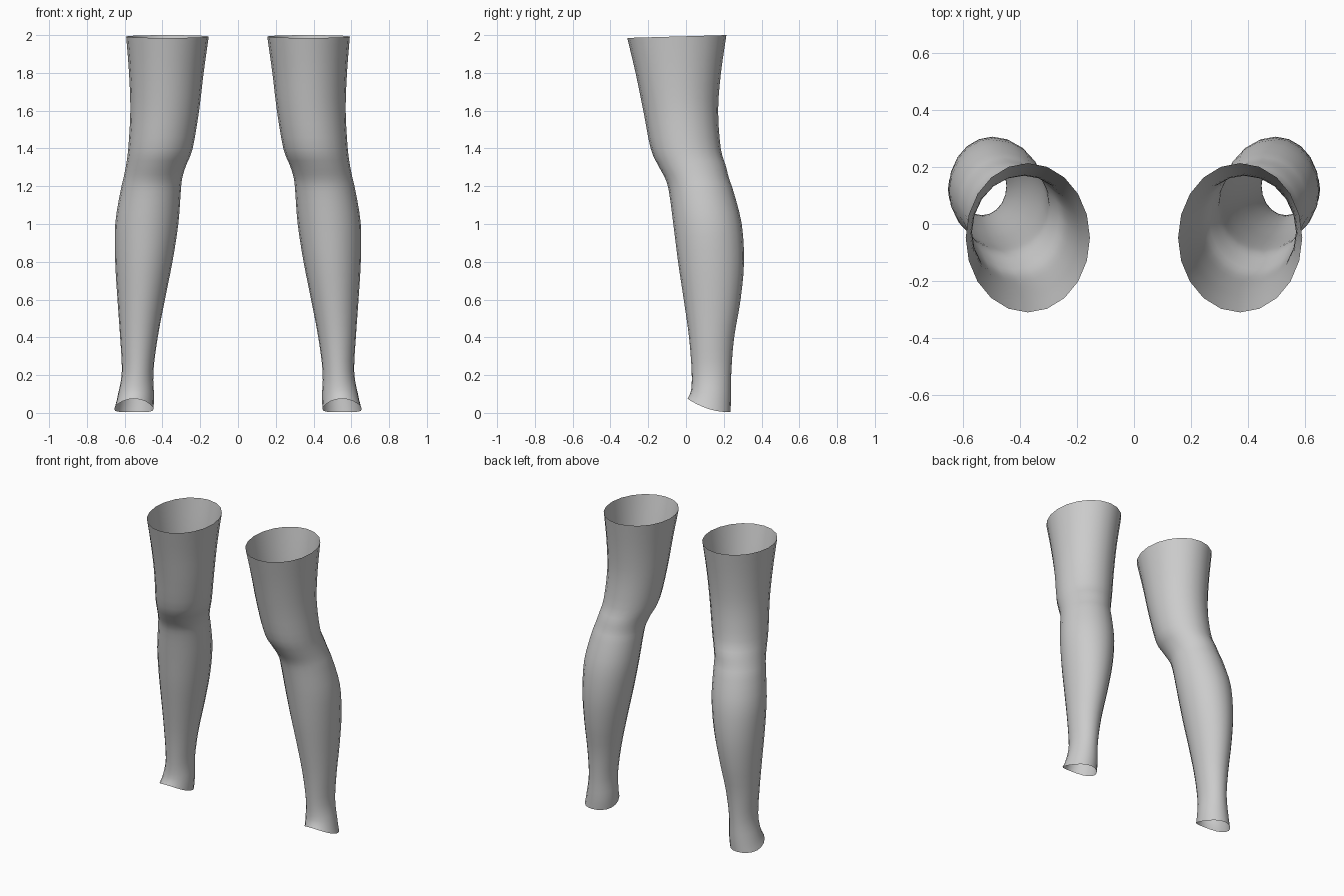
import bpy, bmesh, math

if "Cube" in bpy.data.objects:
    bpy.data.objects.remove(bpy.data.objects["Cube"])

SIDES = 20
STEPS = 3

skin = bpy.data.materials.new("plain grey")
skin.diffuse_color = (0.6, 0.6, 0.6, 1)
skin.use_nodes = True
skin.node_tree.nodes["Principled BSDF"].inputs["Base Color"].default_value = skin.diffuse_color

# Cross-sections: front height, back height, inner x, outer x, front y, back y
SECTIONS = [
    (0.075, 0.005, 0.447, 0.655, 0.008, 0.236),   # slanted ankle opening
    (0.12, 0.08, 0.445, 0.635, 0.027, 0.238),
    (0.22, 0.22, 0.448, 0.615, 0.030, 0.240),
    (0.40, 0.40, 0.425, 0.624, 0.016, 0.255),
    (0.60, 0.60, 0.387, 0.638, -0.012, 0.289),
    (0.80, 0.80, 0.347, 0.650, -0.042, 0.307),    # calf
    (1.00, 1.00, 0.316, 0.650, -0.067, 0.295),
    (1.17, 1.17, 0.303, 0.623, -0.090, 0.252),
    (1.24, 1.24, 0.296, 0.607, -0.110, 0.228),    # below the kneecap
    (1.31, 1.31, 0.275, 0.593, -0.147, 0.210),
    (1.40, 1.40, 0.240, 0.581, -0.187, 0.184),
    (1.60, 1.60, 0.206, 0.570, -0.226, 0.170),
    (1.80, 1.80, 0.182, 0.577, -0.267, 0.185),
    (1.985, 2.00, 0.155, 0.592, -0.311, 0.214),   # thigh opening
]


def smooth_sections(rows):
    """Catmull-Rom interpolation between the sections."""
    out = []
    for i in range(len(rows) - 1):
        quad = [rows[max(i - 1, 0)], rows[i], rows[i + 1], rows[min(i + 2, len(rows) - 1)]]
        for s in range(STEPS):
            t = s / STEPS
            out.append([0.5 * (2 * b + (c - a) * t + (2 * a - 5 * b + 4 * c - d) * t * t
                               + (3 * b - a - 3 * c + d) * t ** 3)
                        for a, b, c, d in zip(*quad)])
    return out + [rows[-1]]


def make_leg(name, side):
    bm = bmesh.new()
    rings = []
    for zf, zb, x0, x1, y0, y1 in smooth_sections(SECTIONS):
        ring = []
        for k in range(SIDES):
            a = 2 * math.pi * k / SIDES
            c, s = math.cos(a), math.sin(a)
            x = (x0 + x1) / 2 + (x1 - x0) / 2 * c
            y = (y0 + y1) / 2 + (y1 - y0) / 2 * s
            z = zf + (zb - zf) * (s + 1) / 2
            # ankle rim dips at its sides
            if zf < 0.12:
                z -= 0.02 * c * c * (0.12 - zf) / 0.045
            ring.append(bm.verts.new((side * x, y, z)))
        rings.append(ring)
    for low, high in zip(rings, rings[1:]):
        for k in range(SIDES):
            n = (k + 1) % SIDES
            quad = (low[k], low[n], high[n], high[k])
            bm.faces.new(quad if side > 0 else quad[::-1])
    for f in bm.faces:
        f.smooth = True
    mesh = bpy.data.meshes.new(name)
    bm.to_mesh(mesh)
    bm.free()
    mesh.materials.append(skin)
    obj = bpy.data.objects.new(name, mesh)
    bpy.context.collection.objects.link(obj)


# Open, hollow leg on each side
make_leg("left_leg", 1)
make_leg("right_leg", -1)
